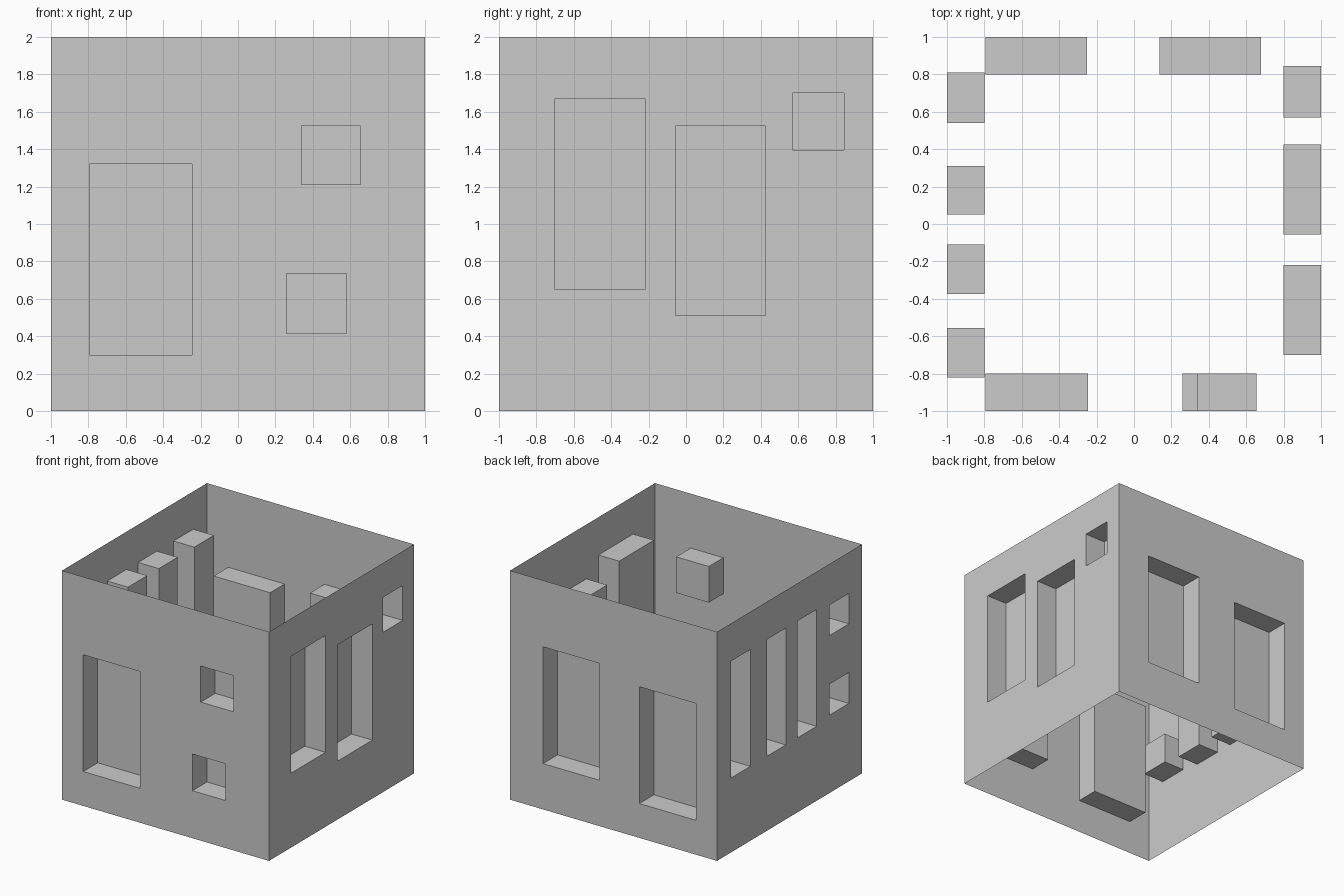
import bpy, bmesh, math
from mathutils import Matrix

if "Cube" in bpy.data.objects:
    bpy.data.objects.remove(bpy.data.objects["Cube"])

DEPTH = 0.2   # how far each window is recessed

# Windows per wall as (u0, u1, z0, z1); u runs to the right seen from outside
WALLS = {
    "front_wall": (0, [(-0.795, -0.245, 0.30, 1.32),
                       (0.34, 0.655, 1.21, 1.525),
                       (0.26, 0.58, 0.415, 0.735)]),
    "right_wall": (90, [(-0.70, -0.22, 0.65, 1.67),
                        (-0.055, 0.425, 0.51, 1.525),
                        (0.57, 0.845, 1.395, 1.70)]),
    "back_wall": (180, [(0.25, 0.795, 0.30, 1.32),
                        (-0.68, -0.135, 0.40, 1.42)]),
    "left_wall": (270, [(-0.81, -0.54, 0.65, 1.67),
                        (-0.31, -0.05, 0.65, 1.67),
                        (0.11, 0.375, 0.65, 1.67),
                        (0.555, 0.82, 1.375, 1.64),
                        (0.555, 0.82, 0.68, 0.95)]),
}


def build_wall(name, angle, windows):
    """Thin wall sheet cut along the window lines, with windows pushed inward."""
    us = sorted({-1, 1} | {u for w in windows for u in w[:2]})
    zs = sorted({0, 2} | {z for w in windows for z in w[2:]})
    bm = bmesh.new()
    grid = [[bm.verts.new((u, -1, z)) for z in zs] for u in us]
    panes = []
    for i in range(len(us) - 1):
        for j in range(len(zs) - 1):
            f = bm.faces.new((grid[i][j], grid[i + 1][j],
                              grid[i + 1][j + 1], grid[i][j + 1]))
            cu, cz = (us[i] + us[i + 1]) / 2, (zs[j] + zs[j + 1]) / 2
            if any(a < cu < b and c < cz < d for a, b, c, d in windows):
                panes.append(f)
    # Recess the panes
    new = bmesh.ops.extrude_face_region(bm, geom=panes)["geom"]
    old = [f for f in panes if f.is_valid]
    if old:
        bmesh.ops.delete(bm, geom=old, context='FACES')
    moved = [v for v in new if isinstance(v, bmesh.types.BMVert)]
    bmesh.ops.translate(bm, verts=moved, vec=(0, DEPTH, 0))
    # Merge the coplanar strips and turn the wall to its side
    bmesh.ops.dissolve_limit(bm, angle_limit=math.radians(1),
                             verts=bm.verts[:], edges=bm.edges[:])
    bm.transform(Matrix.Rotation(math.radians(angle), 4, 'Z'))
    mesh = bpy.data.meshes.new(name)
    bm.to_mesh(mesh)
    bm.free()
    bpy.context.collection.objects.link(bpy.data.objects.new(name, mesh))


for wall_name, (turn, openings) in WALLS.items():
    build_wall(wall_name, turn, openings)
